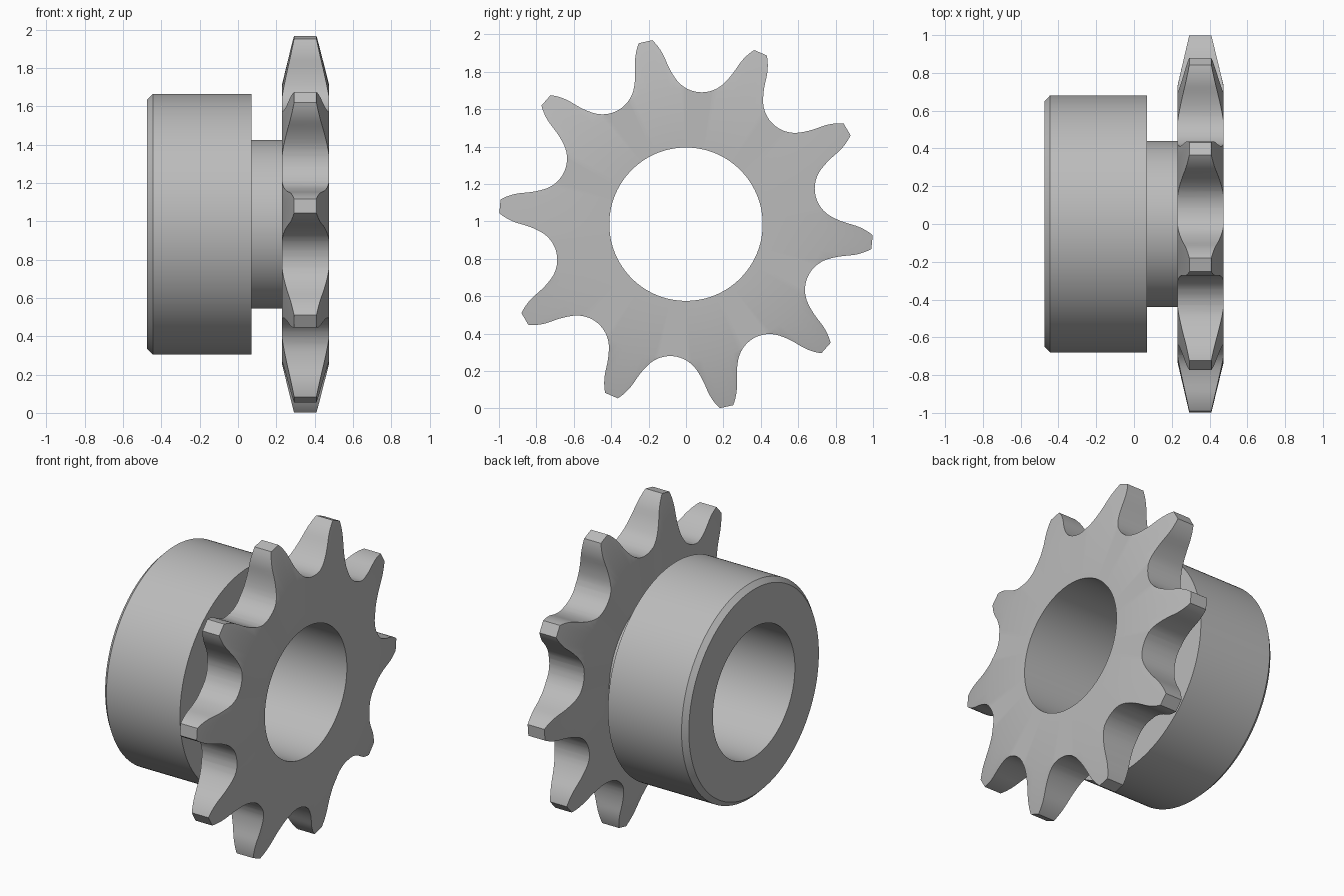
import bpy, bmesh, math
from math import sin, cos, pi, radians
from mathutils import Vector, Matrix

cube = bpy.data.objects.get("Cube")
if cube:
    bpy.data.objects.remove(cube, do_unlink=True)

TEETH = 10
CENTRE_Z = 0.985
BORE = 0.41
TIP = 1.0
FIRST_POCKET = radians(12.5)

steel = bpy.data.materials.new("steel grey")
steel.use_nodes = True
grey = (0.5, 0.5, 0.5, 1)
steel.diffuse_color = grey
steel.node_tree.nodes["Principled BSDF"].inputs["Base Color"].default_value = grey


def finish(name, bm):
    bmesh.ops.recalc_face_normals(bm, faces=bm.faces)
    mesh = bpy.data.meshes.new(name)
    bm.to_mesh(mesh)
    bm.free()
    mesh.materials.append(steel)
    obj = bpy.data.objects.new(name, mesh)
    obj.location.z = CENTRE_Z
    bpy.context.collection.objects.link(obj)
    return obj


def lathe(name, profile, steps=160, closed=True):
    """Spin (x, radius) points around the x axis."""
    bm = bmesh.new()
    verts = [bm.verts.new((x, r, 0)) for x, r in profile]
    ring = zip(verts, verts[1:] + verts[:1]) if closed else zip(verts, verts[1:])
    edges = [bm.edges.new(pair) for pair in ring]
    bmesh.ops.spin(bm, geom=verts + edges, cent=(0, 0, 0), axis=(1, 0, 0),
                   angle=2 * pi, steps=steps, use_merge=True)
    bmesh.ops.remove_doubles(bm, verts=bm.verts, dist=1e-5)
    return finish(name, bm)


def smooth(obj):
    bpy.ops.object.select_all(action='DESELECT')
    obj.select_set(True)
    bpy.context.view_layer.objects.active = obj
    bpy.ops.object.shade_smooth_by_angle(angle=radians(30))


def arc(centre, radius, start, end, n):
    return [centre + radius * Vector((cos(t), sin(t)))
            for t in (start + (end - start) * i / n for i in range(n + 1))]


def half_pocket():
    """Roller chain tooth form from pocket bottom to tooth tip (x along the rim, y outward)."""
    pitch = 2 * TIP / (0.6 + 1 / math.tan(pi / TEETH))
    roller = 0.625 * pitch
    a = radians(35 + 60 / TEETH)
    b = radians(18 - 56 / TEETH)
    seat = Vector((0, pitch / 2 / sin(pi / TEETH)))
    # seating curve, then the flatter working curve
    points = arc(seat, 0.5025 * roller, -pi / 2, -a, 8)
    flank = seat + 0.8 * roller * Vector((-cos(a), sin(a)))
    points += arc(flank, 1.3025 * roller, -a, b - a, 4)[1:]
    # rounded topping curve, cut off at the tip circle
    top = seat + 1.4 * roller * Vector((cos(pi / TEETH), -sin(pi / TEETH)))
    f = roller * (0.8 * cos(b) + 1.4 * cos(radians(17 - 64 / TEETH)) - 1.3025)
    low, high = pi / 2, pi + b - a
    start = high
    for _ in range(40):
        mid = (low + high) / 2
        if (top + f * Vector((cos(mid), sin(mid)))).length > TIP:
            low = mid
        else:
            high = mid
    return points + arc(top, f, start, high, 9)


# Hub with chamfered outer edge, narrower neck and through bore
hub = lathe("hub_and_neck", [
    (0.23, BORE), (-0.475, BORE), (-0.475, 0.65), (-0.445, 0.68),
    (0.07, 0.68), (0.07, 0.44), (0.23, 0.44)], closed=False)
smooth(hub)

# Bored disc with rim tapered on both sides
plate = lathe("toothed_plate", [
    (0.23, BORE), (0.23, 0.73), (0.295, 1.01), (0.407, 1.01),
    (0.475, 0.73), (0.475, BORE)])

# Tooth outline prism that trims the disc
right = half_pocket()
pocket = [Vector((-p.x, p.y)) for p in reversed(right[1:])] + right
bm = bmesh.new()
outline = []
for i in range(TEETH):
    turn = Matrix.Rotation(FIRST_POCKET - pi / 2 - i * 2 * pi / TEETH, 2)
    for p in pocket:
        q = turn @ p
        outline.append(bm.verts.new((0, q.x, q.y)))
face = bm.faces.new(outline)
solid = bmesh.ops.extrude_face_region(bm, geom=[face])["geom"]
bmesh.ops.translate(bm, vec=(1, 0, 0),
                    verts=[v for v in solid if isinstance(v, bmesh.types.BMVert)])
cutter = finish("tooth_cutter", bm)
cutter.hide_render = True

trim = plate.modifiers.new("teeth", 'BOOLEAN')
trim.operation = 'INTERSECT'
trim.solver = 'EXACT'
trim.object = cutter
bpy.context.view_layer.objects.active = plate
bpy.ops.object.modifier_apply(modifier="teeth")
bpy.data.objects.remove(cutter, do_unlink=True)
smooth(plate)
